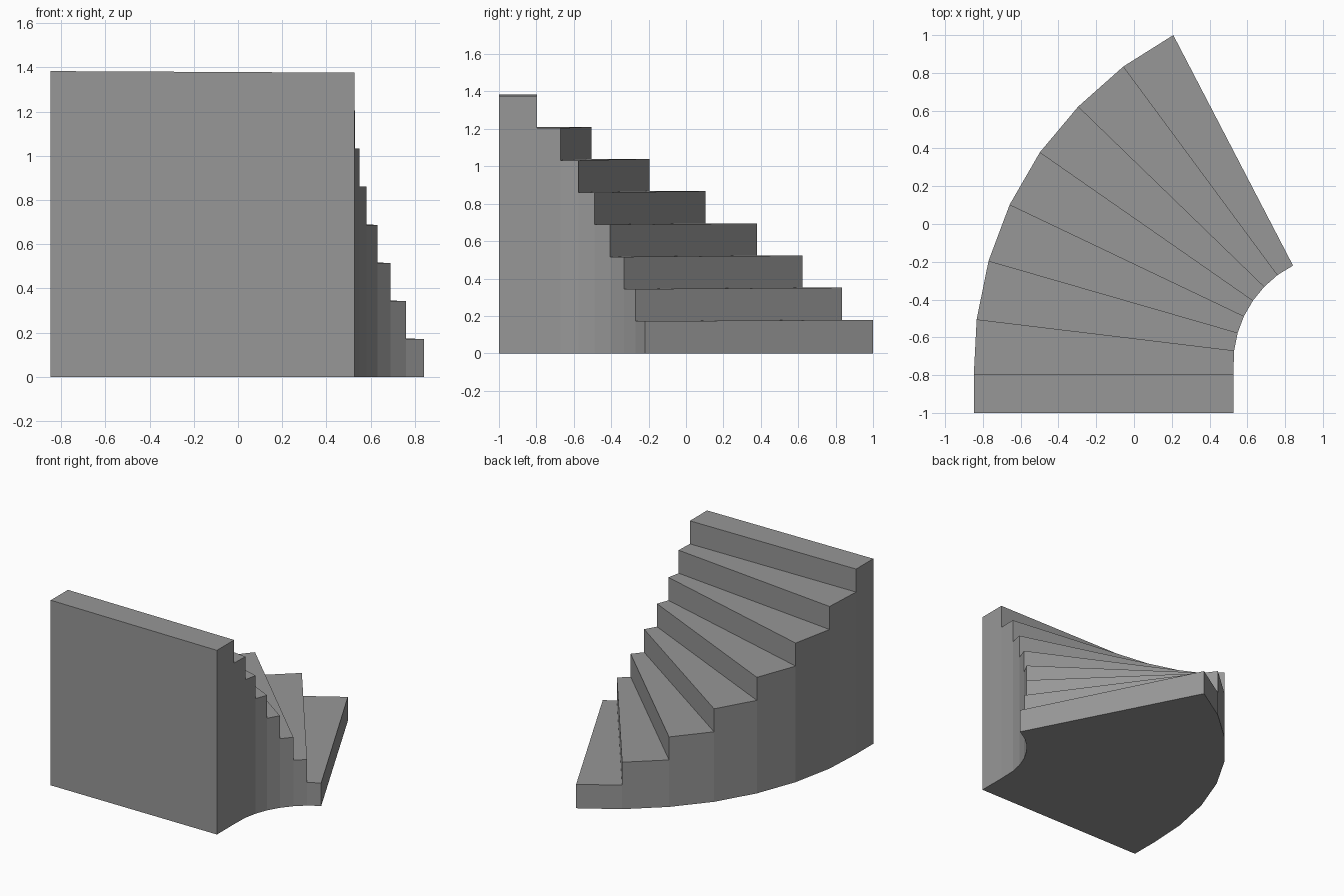
import bpy
import bmesh

# Remove the default object
cube = bpy.data.objects.get("Cube")
if cube:
    bpy.data.objects.remove(cube, do_unlink=True)

# Plan of the two flanks, from the top step down to the lowest step
OUTER = [(-.848, -1), (-.848, -.797), (-.833, -.505), (-.77, -.195), (-.658, .103),
         (-.498, .38), (-.295, .622), (-.056, .834), (.208, 1)]
INNER = [(.526, -1), (.526, -.797), (.53, -.67), (.549, -.576), (.582, -.488),
         (.63, -.405), (.69, -.332), (.76, -.27), (.842, -.22)]
STEPS = len(OUTER) - 1
RISE = .172
OUTER_LIFT = .007  # treads tilt slightly up towards the outer flank


def make_material(name, value):
    mat = bpy.data.materials.new(name)
    mat.use_nodes = True
    colour = (value, value, value, 1)
    mat.diffuse_color = colour
    mat.node_tree.nodes["Principled BSDF"].inputs["Base Color"].default_value = colour
    return mat


def flank_rows(bm, plan, lift):
    """Base vertices, plus the front and rear top vertices of each step."""
    base = [bm.verts.new((x, y, 0)) for x, y in plan]
    front, rear = [], []
    for i in range(STEPS):
        z = RISE * (STEPS - i) + lift
        front.append(bm.verts.new((*plan[i], z)))
        rear.append(bm.verts.new((*plan[i + 1], z)))
    return base, front, rear


def build_staircase():
    bm = bmesh.new()
    rows = [flank_rows(bm, OUTER, OUTER_LIFT), flank_rows(bm, INNER, 0)]
    (ob, of, orr), (ib, inf, ir) = rows

    for i in range(STEPS):
        last = i == STEPS - 1
        # Tread
        bm.faces.new((of[i], inf[i], ir[i], orr[i]))
        # Riser down to the next tread, or to the ground
        low_o, low_i = (ob[-1], ib[-1]) if last else (of[i + 1], inf[i + 1])
        bm.faces.new((orr[i], ir[i], low_i, low_o))
        # Side walls of the step
        for base, front, rear in rows:
            wall = [base[i], base[i + 1]]
            if not last:
                wall.append(front[i + 1])
            bm.faces.new(wall + [rear[i], front[i]])

    # Tall end wall and underside
    bm.faces.new((ob[0], ib[0], inf[0], of[0]))
    bm.faces.new(ob + ib[::-1])

    bmesh.ops.recalc_face_normals(bm, faces=bm.faces)
    mesh = bpy.data.meshes.new("curved_staircase")
    bm.to_mesh(mesh)
    bm.free()
    mesh.materials.append(make_material("stone grey", .31))
    obj = bpy.data.objects.new("curved_staircase", mesh)
    bpy.context.collection.objects.link(obj)


build_staircase()
